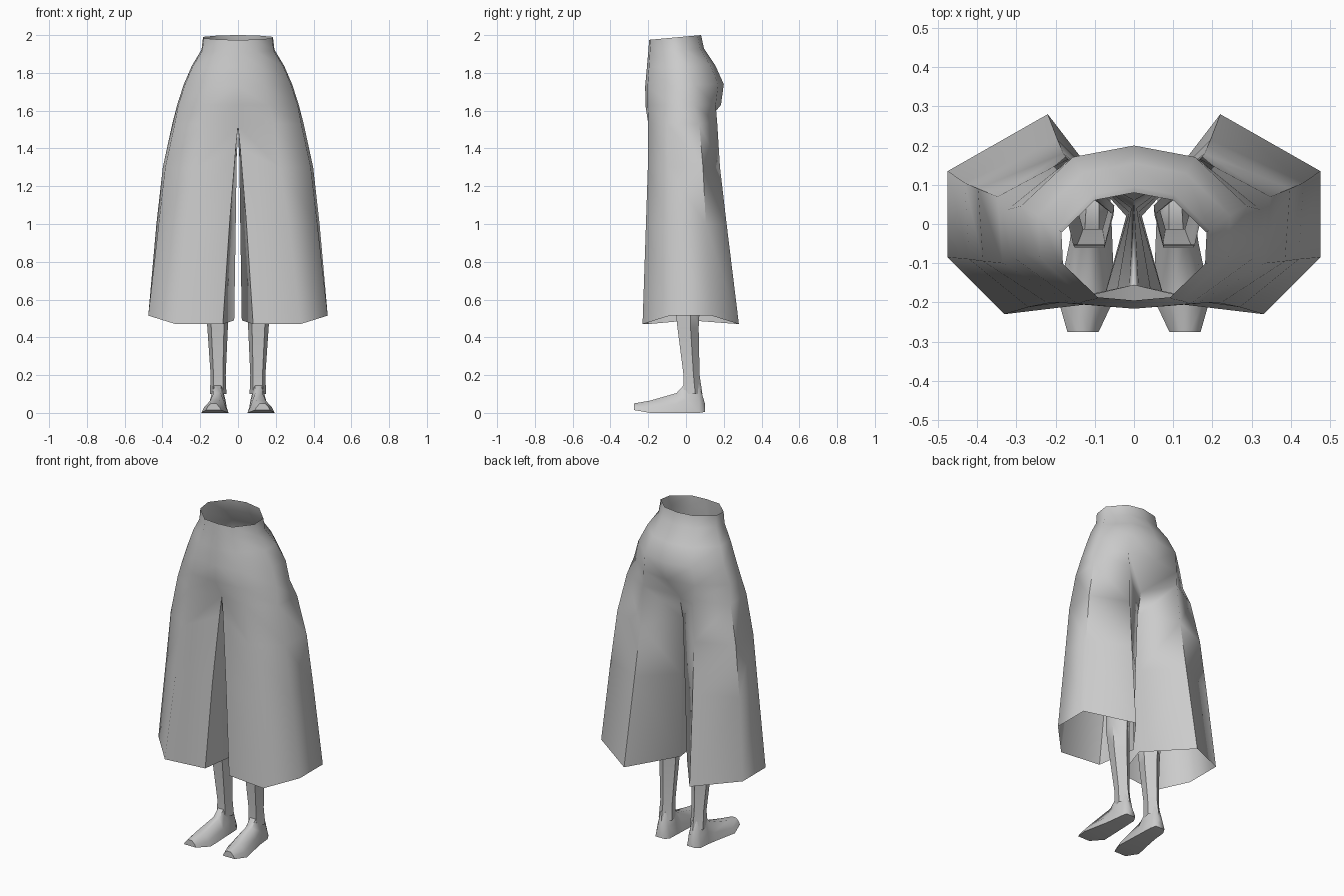
import bpy
import bmesh
import math

cube = bpy.data.objects.get("Cube")
if cube:
    bpy.data.objects.remove(cube, do_unlink=True)

grey = bpy.data.materials.new("plain grey")
grey.use_nodes = True
grey.diffuse_color = (0.6, 0.6, 0.6, 1)
grey.node_tree.nodes["Principled BSDF"].inputs["Base Color"].default_value = (0.6, 0.6, 0.6, 1)


def finish(bm, name):
    """Turn a half model into a mirrored, smooth shaded object."""
    bmesh.ops.recalc_face_normals(bm, faces=bm.faces)
    mesh = bpy.data.meshes.new(name)
    bm.to_mesh(mesh)
    bm.free()
    mesh.materials.append(grey)
    obj = bpy.data.objects.new(name, mesh)
    bpy.context.collection.objects.link(obj)
    mirror = obj.modifiers.new("Mirror", 'MIRROR')
    mirror.use_clip = True
    mirror.merge_threshold = 0.0005
    bpy.ops.object.select_all(action='DESELECT')
    obj.select_set(True)
    bpy.context.view_layer.objects.active = obj
    bpy.ops.object.shade_smooth_by_angle(angle=math.radians(65))
    return obj


def bridge(bm, a, b, closed):
    """Join two rings of equal length with quads."""
    n = len(a)
    for i in range(n if closed else n - 1):
        j = (i + 1) % n
        bm.faces.new((a[i], a[j], b[j], b[i]))


def loft(bm, rings, closed=True):
    rows = [[bm.verts.new(p) for p in ring] for ring in rings]
    for a, b in zip(rows, rows[1:]):
        bridge(bm, a, b, closed)
    return rows


# Trousers: hip rings run from front centre round the side to back centre
def hip_ring(z_front, z_back, x, front, back):
    depth = back - front
    shape = ((0, 0), (0.5, 0.03), (0.98, 0.34), (1, 0.63), (0.54, 0.93), (0, 1))
    return [(x * u, front + depth * v, z_front + (z_back - z_front) * v) for u, v in shape]


trousers = bmesh.new()
hips = [
    hip_ring(1.975, 2.0, 0.185, -0.195, 0.08),
    hip_ring(1.91, 1.93, 0.193, -0.2, 0.095),
    hip_ring(1.83, 1.84, 0.245, -0.207, 0.155),
    hip_ring(1.73, 1.74, 0.288, -0.216, 0.2),
    hip_ring(1.63, 1.63, 0.322, -0.215, 0.185),
]
# Crotch ring and the wide leg below it share the same six columns
leg = [
    [(0, -0.155, 1.52), (0.19, -0.2, 1.53), (0.335, -0.1, 1.53),
     (0.348, 0.07, 1.53), (0.17, 0.165, 1.54), (0, 0.06, 1.48)],
    [(0.012, -0.16, 1.4), (0.22, -0.202, 1.3), (0.385, -0.095, 1.3),
     (0.398, 0.09, 1.3), (0.18, 0.18, 1.3), (0.007, 0.04, 1.35)],
    [(0.045, -0.18, 1.0), (0.27, -0.212, 1.0), (0.42, -0.09, 1.0),
     (0.432, 0.105, 1.0), (0.195, 0.215, 1.0), (0.012, 0.03, 1.0)],
    [(0.08, -0.2, 0.47), (0.33, -0.23, 0.47), (0.475, -0.085, 0.515),
     (0.475, 0.135, 0.515), (0.22, 0.28, 0.47), (0.02, 0.02, 0.49)],
]
hip_rows = loft(trousers, hips, closed=False)
leg_rows = loft(trousers, leg)
bridge(trousers, hip_rows[-1], leg_rows[0], False)
finish(trousers, "trousers")


# Lower legs: open five sided tubes with one corner at the back
def shin_ring(z, x, y, rx, ry):
    angles = [math.pi / 2 + k * math.tau / 5 for k in range(5)]
    return [(x + rx * math.cos(a), y + ry * math.sin(a), z) for a in angles]


shins = bmesh.new()
loft(shins, [
    shin_ring(0.78, 0.115, 0.02, 0.068, 0.09),
    shin_ring(0.6, 0.113, 0.0, 0.064, 0.075),
    shin_ring(0.45, 0.108, 0.005, 0.057, 0.062),
    shin_ring(0.2, 0.105, 0.025, 0.042, 0.047),
    shin_ring(0.1, 0.105, 0.032, 0.046, 0.055),
])
finish(shins, "lower_legs")


# Feet: flat soled sections from heel to toe
def foot_ring(y, x, w, low, top):
    mid = low + (top - low) * 0.45
    return [(x - w, y, low), (x + w, y, low), (x + 0.8 * w, y, mid),
            (x + 0.35 * w, y, top), (x - 0.35 * w, y, top), (x - 0.8 * w, y, mid)]


feet = bmesh.new()
foot_rows = loft(feet, [
    foot_ring(0.1, 0.105, 0.03, 0.005, 0.05),
    foot_ring(0.07, 0.105, 0.045, 0, 0.15),
    foot_ring(0.0, 0.107, 0.05, 0, 0.16),
    foot_ring(-0.05, 0.11, 0.055, 0, 0.105),
    foot_ring(-0.19, 0.122, 0.072, 0, 0.065),
    foot_ring(-0.275, 0.13, 0.04, 0.015, 0.05),
])
feet.faces.new(foot_rows[0])
feet.faces.new(foot_rows[-1])
finish(feet, "feet")
